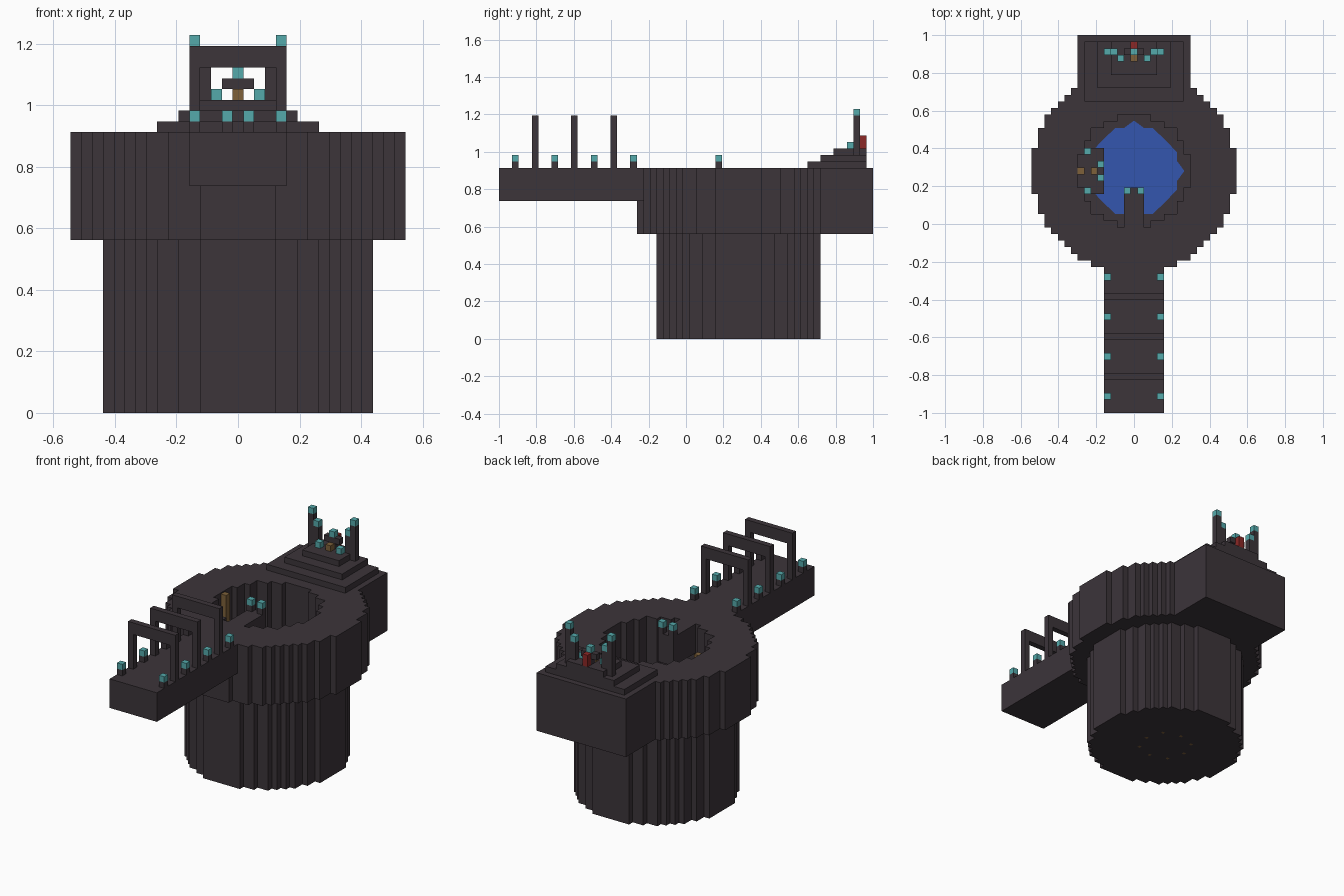
import bpy, bmesh

cube = bpy.data.objects.get("Cube")
if cube:
    bpy.data.objects.remove(cube, do_unlink=True)

U = 2 / 57          # size of one block
CY = 36             # row of the tower axis


def material(name, rgb):
    m = bpy.data.materials.new(name)
    m.use_nodes = True
    m.diffuse_color = (*rgb, 1)
    m.node_tree.nodes["Principled BSDF"].inputs["Base Color"].default_value = (*rgb, 1)
    return m


STONE = material("dark stone", (0.045, 0.035, 0.042))
TEAL = material("teal lamp", (0.09, 0.40, 0.41))
BLUE = material("blue water", (0.034, 0.093, 0.43))
GOLD = material("dull gold", (0.21, 0.12, 0.042))
RED = material("red", (0.26, 0.021, 0.019))


def finish(name, bm, mat):
    bmesh.ops.remove_doubles(bm, verts=bm.verts, dist=1e-5)
    bmesh.ops.recalc_face_normals(bm, faces=bm.faces)
    me = bpy.data.meshes.new(name)
    bm.to_mesh(me)
    bm.free()
    me.materials.append(mat)
    ob = bpy.data.objects.new(name, me)
    bpy.context.collection.objects.link(ob)
    return ob


def point(x, y, z):
    return ((x - 0.5) * U, -1 + y * U, z * U)


def cells_solid(name, cells, z0, z1, mat=STONE):
    """Extrude a set of square cells, with walls only on the outline."""
    bm = bmesh.new()

    def quad(*pts):
        bm.faces.new([bm.verts.new(point(*p)) for p in pts])

    for x, y in cells:
        ring = [(x, y), (x + 1, y), (x + 1, y + 1), (x, y + 1)]
        near = [(x, y - 1), (x + 1, y), (x, y + 1), (x - 1, y)]
        for z in (z0, z1):
            quad(*[(*p, z) for p in ring])
        for k in range(4):
            if near[k] not in cells:
                a, b = ring[k], ring[(k + 1) % 4]
                quad((*a, z0), (*b, z0), (*b, z1), (*a, z1))
    return finish(name, bm, mat)


def box(name, xs, ys, zs, mat=STONE):
    """Box over inclusive block columns xs and rows ys, between heights zs."""
    bm = bmesh.new()
    bmesh.ops.create_cube(bm, size=1)
    lo, hi = point(xs[0], ys[0], zs[0]), point(xs[1] + 1, ys[1] + 1, zs[1])
    for v in bm.verts:
        v.co = [l if c < 0 else h for c, l, h in zip(v.co, lo, hi)]
    return finish(name, bm, mat)


def block(name, x, y, z0, z1, mat=STONE):
    return box(name, (x, x), (y, y), (z0, z1), mat)


def lamp(name, x, y, base, top):
    """Stone post with a glowing block, whose lower side is at height top."""
    if top > base:
        block(name + "_post", x, y, base, top)
    block(name + "_light", x, y, top, top + 1, TEAL)


def disc(r):
    n = range(-int(r), int(r) + 1)
    return {(x, y + CY) for x in n for y in n if x * x + y * y <= r * r}


# Round tower with an open well
well = disc(8.5)
cells_solid("tower_base", disc(12.5), 0, 3)
cells_solid("tower_shaft", disc(12.5) - well, 3, 16)
cells_solid("tower_crown", disc(15.5) - well, 16, 26)

# Water at the bottom of the well
bm = bmesh.new()
quarter = [(7.6, 0), (6.5, 1.5), (6.5, 2.8), (4.8, 4.6), (2.8, 6.5), (1.5, 6.5)]
outline = []
for turn in range(4):
    outline += quarter
    quarter = [(-y, x) for x, y in quarter]
bm.faces.new([bm.verts.new(point(x + 0.5, y + CY + 0.5, 3.1)) for x, y in outline])
finish("water", bm, BLUE)

# Gold studs under the base
for x, y in [(4, 0), (3, 3), (0, 4), (-3, 3), (-4, 0), (-3, -3), (0, -4), (3, -3)]:
    bm = bmesh.new()
    a, b = 0.25, 0.75
    bm.faces.new([bm.verts.new(point(x + i, y + CY + j, 0.02))
                  for i, j in ((a, a), (a, b), (b, b), (b, a))])
    ob = finish("base_stud", bm, GOLD)
    ob.location.z = -0.03 * U

# Bridge with lamps and arches, and the pier over the well
box("bridge", (-4, 4), (0, 22), (21, 26))
box("pier", (-1, 1), (28, 33), (21, 26))
for side in (-1, 1):
    lamp("pier_lamp", side, 33, 26, 27)
    for y in (2, 8, 14, 20):
        lamp("bridge_lamp", side * 4, y, 26, 27)
    for y in (5, 11, 17):
        block("arch_post", side * 4, y, 26, 32)
for y in (5, 11, 17):
    box("arch_beam", (-4, 4), (y, y), (32, 34))

# Stepped altar on the rear block
box("rear_block", (-8, 8), (45, 56), (16, 26))
for k, (half, front) in enumerate([(7, 47), (5, 49), (3, 51)]):
    box("altar_step", (-half, half), (front, 55), (26 + k, 27 + k))
for side in (-1, 1):
    lamp("altar_tall_lamp", side * 4, 54, 28, 34)
    lamp("altar_middle_lamp", side * 3, 54, 29, 32)
    lamp("altar_low_lamp", side * 2, 53, 29, 29)
block("altar_stem", 0, 54, 29, 30)
box("altar_bar", (-1, 1), (54, 54), (30, 31))
lamp("altar_centre_lamp", 0, 54, 31, 31)
block("altar_offering", 0, 53, 29, 30, GOLD)
block("altar_red_back", 0, 55, 29, 31, RED)

# Balcony inside the well with a gold column
box("balcony", (-9, -5), (CY - 3, CY + 3), (3, 9))
block("gold_column", -8, CY, 9, 25.8, GOLD)
block("gold_seat", -6, CY, 9, 10, GOLD)
for side in (-1, 1):
    lamp("balcony_rear_lamp", -7, CY + side * 3, 9, 10)
    lamp("balcony_front_lamp", -5, CY + side, 9, 10)
